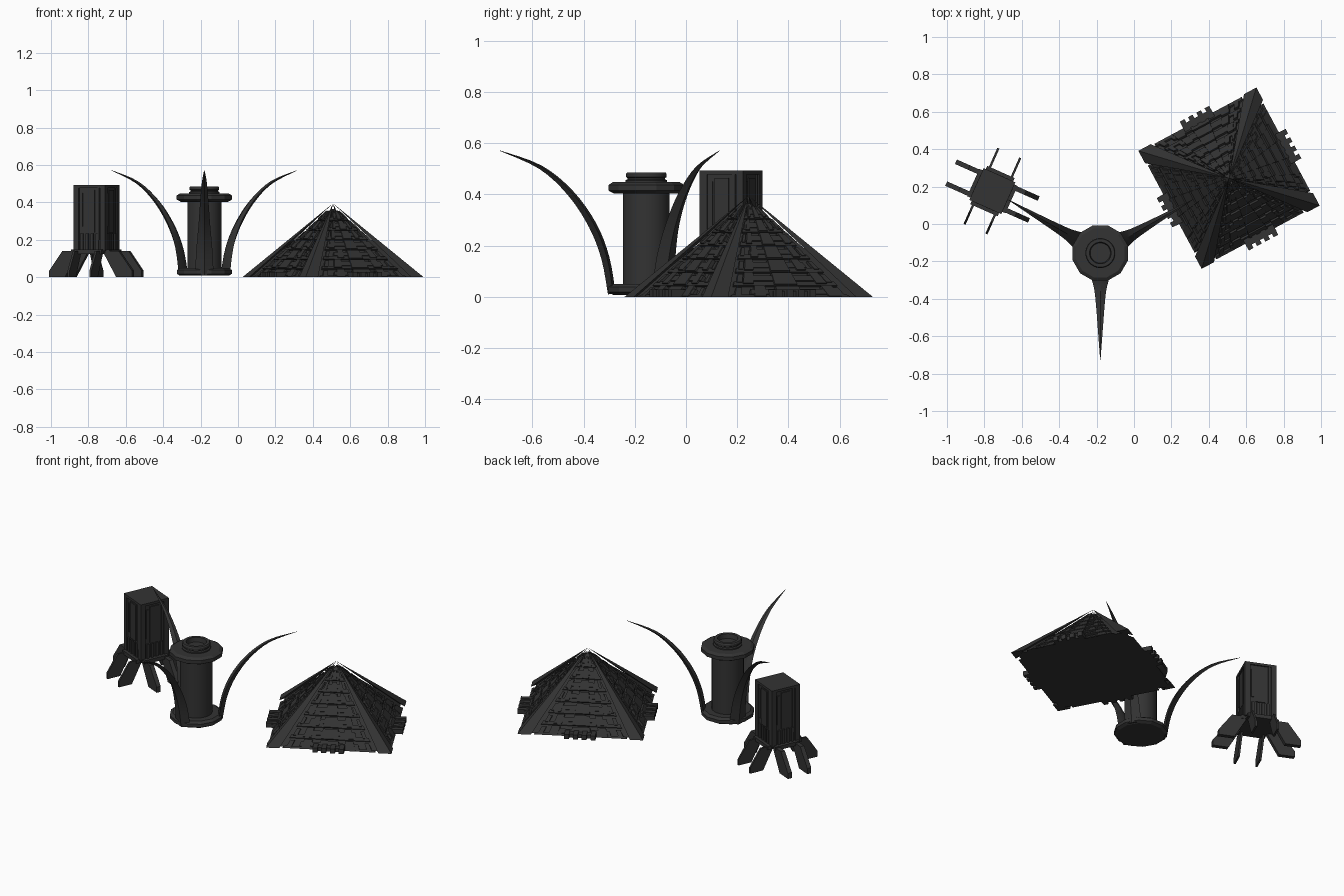
import bpy, bmesh, math, random
from mathutils import Vector, Matrix

if "Cube" in bpy.data.objects:
    bpy.data.objects.remove(bpy.data.objects["Cube"])

random.seed(4)
dark = bpy.data.materials.new("dark_grey")
dark.diffuse_color = (0.033, 0.033, 0.033, 1)
dark.use_nodes = True
dark.node_tree.nodes["Principled BSDF"].inputs["Base Color"].default_value = dark.diffuse_color


def finish(name, bm, matrix=Matrix(), smooth=None):
    bmesh.ops.recalc_face_normals(bm, faces=bm.faces)
    me = bpy.data.meshes.new(name)
    bm.to_mesh(me)
    bm.free()
    me.materials.append(dark)
    ob = bpy.data.objects.new(name, me)
    bpy.context.collection.objects.link(ob)
    ob.matrix_world = matrix
    if smooth:
        bpy.ops.object.select_all(action='DESELECT')
        ob.select_set(True)
        bpy.context.view_layer.objects.active = ob
        bpy.ops.object.shade_smooth_by_angle(angle=math.radians(smooth))
    return ob


def hull(bm, pts):
    """Add the convex solid around a few points."""
    tmp = bmesh.new()
    for p in pts:
        tmp.verts.new(p)
    bmesh.ops.convex_hull(tmp, input=tmp.verts)
    me = bpy.data.meshes.new("tmp")
    tmp.to_mesh(me)
    tmp.free()
    bm.from_mesh(me)
    bpy.data.meshes.remove(me)


def box(bm, x0, x1, y0, y1, z0, z1, m=Matrix()):
    hull(bm, [m @ Vector((x, y, z)) for x in (x0, x1) for y in (y0, y1) for z in (z0, z1)])


def lathe(name, profile, sides, matrix, smooth):
    bm = bmesh.new()
    rings = [[bm.verts.new((r * math.cos(a), r * math.sin(a), z))
              for a in [math.tau * (i + .5) / sides for i in range(sides)]] for r, z in profile]
    for lo, hi in zip(rings, rings[1:]):
        for i in range(sides):
            j = (i + 1) % sides
            bm.faces.new((lo[i], lo[j], hi[j], hi[i]))
    bm.faces.new(rings[0][::-1])
    bm.faces.new(rings[-1])
    return finish(name, bm, matrix, smooth)


def turn(k):
    return Matrix.Rotation(k * math.pi / 2, 4, 'Z')


# ---------------- Pyramid ----------------
H, Z, STRIP = 0.358, 0.395, 0.075
pyr = Matrix.Translation((0.508, 0.245, 0)) @ Matrix.Rotation(math.radians(28.2), 4, 'Z')
slope = Vector((0, H, Z))              # up the face that looks towards local -y
out = Vector((0, -Z, H)).normalized()

# recessed core
bm = bmesh.new()
c = H - 0.026
hull(bm, [(c, c, 0), (-c, c, 0), (-c, -c, 0), (c, -c, 0), (0, 0, Z - 0.028)])
finish("pyramid_core", bm, pyr)

# raised corner ridges
bm = bmesh.new()
for k in range(4):
    m = turn(k)
    hull(bm, [m @ Vector(p) for p in
              ((H, -H, 0), (H - STRIP, -H, 0), (H, -H + STRIP, 0), (0, 0, Z))])
finish("pyramid_corner_ridges", bm, pyr)


def plate(bm, m, u0, u1, s0, s1, d):
    """Slab lying on a pyramid face; u is a share of the half width, d its height offset."""
    pts = []
    for s in (s0, s1):
        for u in (u0, u1):
            base = Vector((u * H * (1 - s), -H, 0)) + slope * s
            pts += [m @ (base + out * d), m @ (base - out * 0.03)]
    for p in pts:
        p.z = max(p.z, 0)
    hull(bm, pts)


# stepped panels and small blocks on every face
ROWS = 7
bm = bmesh.new()
for k in range(4):
    m = turn(k)
    for i in range(ROWS):
        s, h = i / 7.6, 1 / 7.6
        plate(bm, m, -.74, .74, s, s + h * .3, -0.010)
        plate(bm, m, -.5, .5, s + h * .3, s + h * .68, -0.006)
        plate(bm, m, -.16, .16, s, s + h * .85, -0.002)
        for side in (-1, 1):
            a = random.uniform(.25, .5)
            plate(bm, m, side * a, side * (a + .15), s + h * .1, s + h * .9, -0.004)
            plate(bm, m, side * .62, side * .7, s + h * .2, s + h * .8, -0.007)
finish("pyramid_terraces", bm, pyr)

# entrance tabs in the middle of each base edge
bm = bmesh.new()
for k in range(4):
    m = turn(k)
    box(bm, -.09, .09, -H - .012, -H + .03, 0, .022, m)
    for u in (-.075, -.025, .025, .075):
        box(bm, u - .014, u + .014, -H - .033, -H + .03, 0, .028, m)
finish("pyramid_entrance_tabs", bm, pyr)

# ---------------- Round tower ----------------
tower = Matrix.Translation((-0.18, -0.155, 0))
lathe("tower_base_flange", [(.135, .008), (.152, .018), (.152, .038), (.135, .05)], 12, tower, None)
lathe("tower_body", [(.092, .03), (.092, .42)], 24, tower, 40)
lathe("tower_top_flange", [(.13, .403), (.153, .415), (.153, .437), (.135, .448)], 12, tower, None)
lathe("tower_collar", [(.082, .44), (.082, .455), (.074, .459), (.074, .464), (.08, .468), (.08, .48),
                       (.076, .486), (.058, .486), (.054, .458)], 24, tower, 30)

# curved wings: radius, height, width, thickness
key = [(.135, .012, .10, .03), (.16, .152, .085, .032), (.21, .28, .062, .032),
       (.296, .405, .044, .026), (.413, .506, .026, .016), (.572, .571, .002, .002)]


def spline(t):
    i = min(int(t), len(key) - 2)
    f = t - i
    p = [Vector(key[min(max(j, 0), len(key) - 1)]) for j in range(i - 1, i + 3)]
    return .5 * (2 * p[1] + (p[2] - p[0]) * f + (2 * p[0] - 5 * p[1] + 4 * p[2] - p[3]) * f * f
                 + (3 * p[1] - p[0] - 3 * p[2] + p[3]) * f ** 3)


for n, deg in (("front", -90), ("right", 30), ("left", 150)):
    bm = bmesh.new()
    rings = []
    for i in range(21):
        t = i / 4
        r, z, w, th = spline(t)
        a, b = spline(max(t - .05, 0)), spline(min(t + .05, 5))
        d = Vector((b[0] - a[0], 0, b[1] - a[1])).normalized()
        nrm = Vector((d.z, 0, -d.x))
        mid = Vector((r, 0, z))
        side = Vector((0, w / 2, 0))
        rings.append([bm.verts.new(p) for p in (mid + nrm * th * .5, mid - nrm * th * .2 + side,
                                                mid - nrm * th * .5, mid - nrm * th * .2 - side)])
    for lo, hi in zip(rings, rings[1:]):
        for i in range(4):
            bm.faces.new((lo[i], lo[i - 1], hi[i - 1], hi[i]))
    bm.faces.new(rings[0])
    bm.faces.new(rings[-1])
    finish("tower_wing_" + n, bm, tower @ Matrix.Rotation(math.radians(deg), 4, 'Z'), 30)

# ---------------- Square tower on legs ----------------
block = Matrix.Translation((-0.757, 0.176, 0)) @ Matrix.Rotation(math.radians(-24), 4, 'Z')
bm = bmesh.new()
box(bm, -.085, .085, -.085, .085, .13, .485)
box(bm, -.093, .093, -.093, .093, .478, .493)
finish("block_body", bm, block)

bm = bmesh.new()
for k in range(4):
    m = turn(k)
    box(bm, -.093, -.062, -.093, -.062, .14, .48, m)             # corner posts
    box(bm, -.03, .03, -.091, -.08, .24, .465, m)                # centre panel
    box(bm, -.055, -.04, -.090, -.08, .27, .45, m)               # side strips
    box(bm, .045, .056, -.090, -.08, .20, .48, m)
    for u in (-.045, -.015, .015, .045):                         # lower fins
        box(bm, u - .008, u + .008, -.094, -.08, .145, .235, m)
finish("block_panels", bm, block)

bm = bmesh.new()
box(bm, -.112, .112, -.08, .08, .125, .148)
box(bm, -.08, .08, -.112, .112, .125, .148)
finish("block_hip_plate", bm, block)

# splayed legs: thick pairs on two sides, thin pairs on the others
fin = ((.242, 0), (.242, .035), (.165, .14), (.07, .14), (.085, .115), (.15, 0))
for name, quarter, half, reach in (("thick", 0, .013, 1), ("thin", 1, .006, .92)):
    bm = bmesh.new()
    for k in (quarter, quarter + 2):
        m = turn(k)
        for v in (-.064, .064):
            hull(bm, [m @ Vector((x * reach, v + e, z)) for x, z in fin for e in (-half, half)])
    finish("block_legs_" + name, bm, block)
